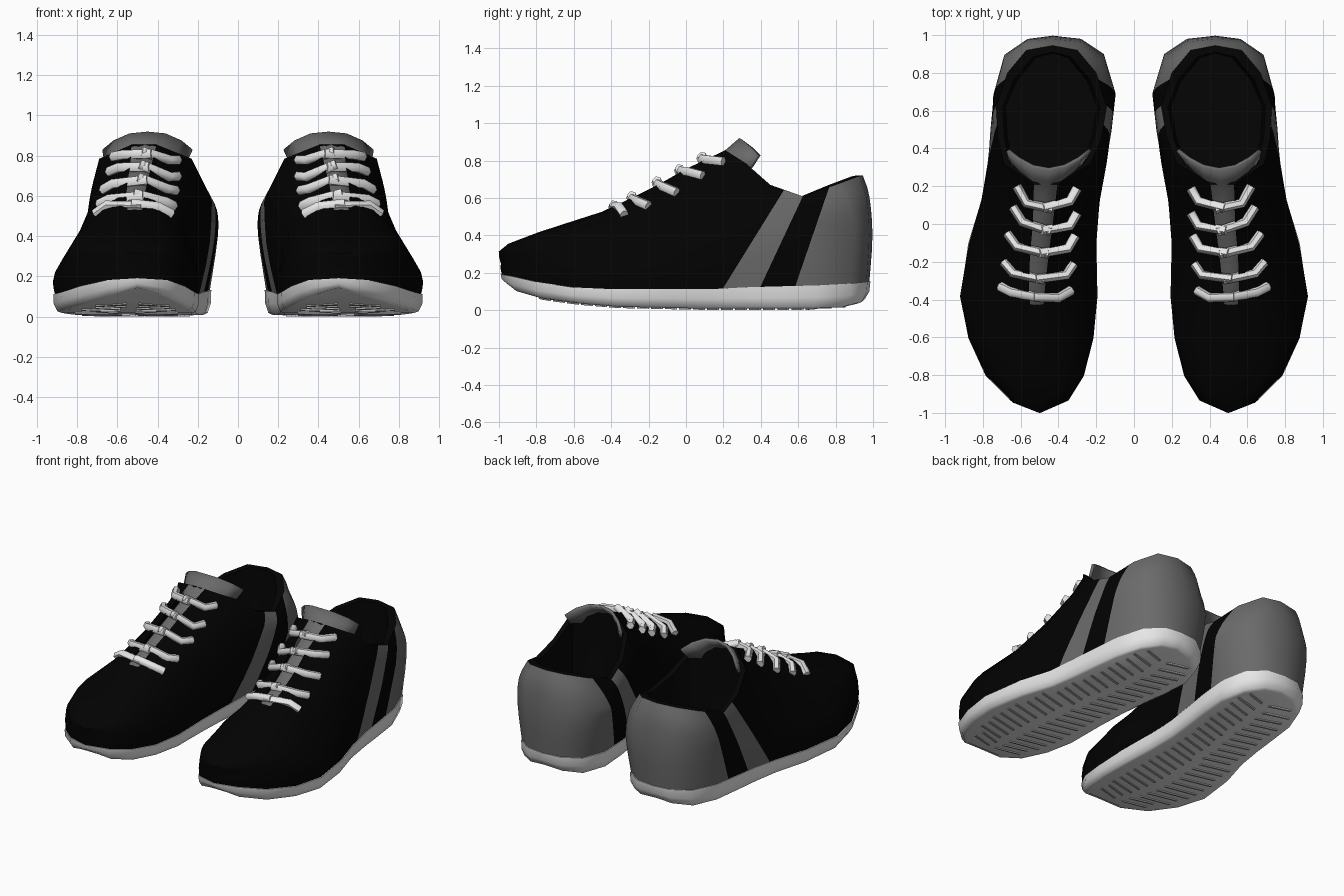
import bpy, bmesh, math
from mathutils import Vector
from mathutils.bvhtree import BVHTree

if "Cube" in bpy.data.objects:
    bpy.data.objects.remove(bpy.data.objects["Cube"])


def material(name, v):
    m = bpy.data.materials.new(name)
    m.diffuse_color = (v, v, v, 1)
    m.use_nodes = True
    m.node_tree.nodes["Principled BSDF"].inputs["Base Color"].default_value = m.diffuse_color
    return m


BLACK = material("black fabric", 0.0006)
LINING = material("dark lining", 0.0013)
GREY = material("grey trim", 0.145)
WHITE = material("white rubber", 0.93)
TREAD = material("tread grey", 0.5)


def finish(ob, angle=40):
    """Smooth shading and the mirrored left shoe."""
    bpy.ops.object.select_all(action='DESELECT')
    ob.select_set(True)
    bpy.context.view_layer.objects.active = ob
    bpy.ops.object.shade_smooth_by_angle(angle=math.radians(angle))
    ob.modifiers.new("pair", 'MIRROR').use_mirror_merge = False


def make(name, bm, mats, angle=40):
    me = bpy.data.meshes.new(name)
    for m in mats:
        me.materials.append(m)
    bm.to_mesh(me)
    ob = bpy.data.objects.new(name, me)
    bpy.context.collection.objects.link(ob)
    finish(ob, angle)
    return ob


def loop(rows):
    """Rows (y, inner x, outer x, z) from toe to heel become a closed ring."""
    outer = [Vector((xo, y, z)) for y, xi, xo, z in rows]
    inner = [Vector((xi, y, z)) for y, xi, xo, z in rows if xi != xo]
    return outer + inner[::-1]


def loft(rings, closed=True, cap=False):
    bm = bmesh.new()
    vs = [[bm.verts.new(p) for p in r] for r in rings]
    n = len(vs[0])
    for a, b in zip(vs, vs[1:]):
        for j in range(n if closed else n - 1):
            k = (j + 1) % n
            bm.faces.new((a[j], a[k], b[k], b[j]))
    if cap:
        bm.faces.new(vs[-1])
    return bm


def smooth_rings(rings, sub=3):
    """Catmull-Rom interpolation between consecutive rings."""
    out, n = [], len(rings)
    for i in range(n - 1):
        quad = [rings[max(i - 1, 0)], rings[i], rings[i + 1], rings[min(i + 2, n - 1)]]
        for s in range(sub):
            t = s / sub
            out.append([0.5 * (2 * b + (c - a) * t + (2 * a - 5 * b + 4 * c - d) * t * t
                               + (3 * b - a - 3 * c + d) * t ** 3) for a, b, c, d in zip(*quad)])
    return out + [rings[-1]]


# Outline rings of the shoe, from the sole seam up to the collar
BASE = [(-.985, .50, .50, .19), (-.93, .35, .65, .18), (-.8, .27, .78, .15), (-.6, .22, .87, .12),
        (-.38, .20, .91, .11), (-.1, .205, .87, .11), (.13, .20, .80, .11), (.32, .18, .77, .12),
        (.5, .155, .75, .125), (.7, .14, .725, .13), (.88, .19, .66, .14), (.965, .30, .55, .15),
        (.98, .43, .43, .15)]
SIDE = [(-.99, .50, .50, .25), (-.93, .35, .65, .27), (-.8, .27, .78, .27), (-.6, .22, .87, .25),
        (-.38, .20, .91, .22), (-.1, .205, .86, .25), (.13, .18, .80, .30), (.32, .145, .77, .36),
        (.5, .12, .76, .38), (.7, .10, .74, .40), (.9, .16, .68, .40), (.98, .28, .56, .40),
        (.997, .43, .43, .40)]
SHOULDER = [(-.95, .50, .50, .355), (-.90, .39, .63, .365), (-.77, .33, .73, .385), (-.56, .29, .79, .41),
            (-.33, .29, .76, .44), (-.05, .28, .71, .56), (.13, .24, .70, .64), (.33, .17, .725, .62),
            (.48, .13, .74, .57), (.66, .105, .745, .53), (.87, .17, .69, .57), (.965, .285, .575, .60),
            (.98, .43, .43, .61)]
RIM = [(-.42, .515, .515, .535), (-.41, .485, .545, .535), (-.38, .475, .555, .55), (-.28, .465, .555, .605),
       (-.15, .45, .55, .67), (0, .43, .535, .755), (.21, .405, .53, .855), (.32, .23, .69, .785),
       (.45, .175, .72, .67), (.62, .145, .73, .61), (.8, .20, .67, .67), (.92, .30, .57, .715),
       (.945, .43, .43, .72)]

# Upper, cut along slanted lines into black side, grey stripe and grey heel counter
bm = loft(smooth_rings([loop(r) for r in (BASE, SIDE, SHOULDER, RIM)]))
CUTS = []
for (y0, z0), (y1, z1) in [((.20, .12), (.51, .62)), ((.40, .13), (.63, .62)), ((.585, .13), (.77, .67))]:
    co, no = Vector((0, y0, z0)), Vector((0, z1 - z0, y0 - y1)).normalized()
    CUTS.append((co, no))
    bmesh.ops.bisect_plane(bm, geom=bm.verts[:] + bm.edges[:] + bm.faces[:], plane_co=co, plane_no=no)
for f in bm.faces:
    c = f.calc_center_median()
    stripe, gap, heel = [(c - co).dot(no) > 0 for co, no in CUTS]
    f.material_index = 1 if heel or (stripe and not gap) else 0
surface = BVHTree.FromBMesh(bm)
make("upper", bm, [BLACK, GREY], 50)


# Padded collar lining and insole
def inset(rows, d, z=None, back=0):
    out = []
    for y, xi, xo, zz in rows:
        yy = y - back if y > .7 else y
        if xi != xo:
            xi, xo = xi + d, xo - d
        out.append((yy, xi, xo, zz if z is None else z))
    return loop(out)


REAR = RIM[6:]
make("lining", loft([loop(REAR), inset(REAR, .035, None, .035), inset(REAR, .03, .42, .03),
                     inset(REAR, .05, .2, .04)], cap=True), [LINING])

# Sole with a lifted toe and a rounded heel edge
BOTTOM = [.14, .095, .06, .035, .018, .012, .008, .008, .008, .008, .015, .035, .05]


def sole_ring(sx, sy, t):
    return loop([(y * sy, .5 + (xi - .5) * sx, .5 + (xo - .5) * sx, b + (z - b) * t)
                 for (y, xi, xo, z), b in zip(BASE, BOTTOM)])


bm = loft([sole_ring(.9, .97, 1.02), sole_ring(1.02, 1.006, 1.02), sole_ring(1.015, 1.0, .5),
           sole_ring(.97, .975, .08), sole_ring(.91, .95, 0)], cap=True)
bmesh.ops.recalc_face_normals(bm, faces=bm.faces[:])
bmesh.ops.triangulate(bm, faces=[f for f in bm.faces if len(f.verts) > 4])
sole_tree = BVHTree.FromBMesh(bm)
make("sole", bm, [WHITE], 75)

# Slanted tread bars in two columns
bm = bmesh.new()
for i in range(22):
    y = -.78 + i * .075
    k = min(range(len(BASE)), key=lambda j: abs(BASE[j][0] - y))
    xi, xo = BASE[k][1:3]
    mid, half = (xi + xo) / 2, (xo - xi) / 2
    for s in (-1, 1):
        ends = [(mid + s * half * .12, y), (mid + s * half * .72, y + .05)]
        pts = []
        for x, yy in ends:
            for dy in (-.007, .007):
                hit = sole_tree.ray_cast(Vector((x, yy + dy, -1)), Vector((0, 0, 1)))[0]
                z = hit.z if hit else .02
                pts.append([bm.verts.new((x, yy + dy, z + o)) for o in (-.007, .002)])
        a, b, c, d = pts
        for q in ((a[0], b[0], d[0], c[0]), (a[0], a[1], b[1], b[0]), (c[0], d[0], d[1], c[1]),
                  (a[0], c[0], c[1], a[1]), (b[0], b[1], d[1], d[0])):
            bm.faces.new(q)
bmesh.ops.recalc_face_normals(bm, faces=bm.faces[:])
make("tread_bars", bm, [TREAD], 30)

# Tongue: arched strip under the laces flaring at the top
# rows: centre x, y, z, half width, edge drop, edge sweep back
TONGUE = [(.515, -.445, .515, .04, .01, 0), (.515, -.42, .54, .045, .01, 0), (.51, -.28, .592, .07, .04, 0),
          (.495, -.1, .678, .08, .05, 0), (.48, .05, .755, .08, .05, 0), (.47, .15, .805, .10, .07, .03),
          (.46, .225, .868, .205, .10, .12), (.45, .285, .92, .225, .09, .10)]
rings = []
for cx, y, z, w, drop, sweep in TONGUE:
    rings.append([Vector((cx + w * t, y + sweep * t * t, z - drop * abs(t) ** 2.5))
                  for t in (-1, -.75, -.4, 0, .4, .75, 1)])
ob = make("tongue", loft(rings, closed=False), [GREY], 50)
solid = ob.modifiers.new("thickness", 'SOLIDIFY')
solid.thickness, solid.offset = .02, -1

# Laces: five rows of two strands that overlap over the tongue
# rows: end, bend, middle, bend, end and the heights of end, bend and middle
LACES = [([(.33, -.35), (.40, -.39), (.51, -.385), (.65, -.36), (.71, -.33)], (.51, .535, .55)),
         ([(.32, -.21), (.36, -.27), (.50, -.29), (.64, -.26), (.69, -.20)], (.55, .57, .60)),
         ([(.31, -.06), (.35, -.13), (.48, -.155), (.62, -.12), (.67, -.05)], (.63, .66, .68)),
         ([(.30, .06), (.34, -.01), (.47, -.035), (.59, .01), (.64, .09)], (.72, .75, .745)),
         ([(.30, .19), (.34, .12), (.46, .085), (.57, .11), (.62, .20)], (.795, .82, .81))]


def strand(name, pts):
    cu = bpy.data.curves.new(name, 'CURVE')
    cu.dimensions = '3D'
    cu.bevel_depth, cu.bevel_resolution, cu.use_fill_caps = .026, 1, True
    cu.materials.append(WHITE)
    sp = cu.splines.new('POLY')
    sp.points.add(len(pts) - 1)
    for i, (x, y, z) in enumerate(pts):
        hit = surface.ray_cast(Vector((x, y, 2)), Vector((0, 0, -1)))[0]
        if hit and hit.z > .4 and i < 2:
            z = min(max(z, hit.z + .012), hit.z + .03)
        sp.points[i].co = (x, y, z, 1)
    ob = bpy.data.objects.new(name, cu)
    bpy.context.collection.objects.link(ob)
    bpy.ops.object.select_all(action='DESELECT')
    ob.select_set(True)
    bpy.context.view_layer.objects.active = ob
    bpy.ops.object.convert(target='MESH')
    finish(bpy.context.view_layer.objects.active, 60)


for n, ((a, b, c, d, e), (ze, zb, zm)) in enumerate(LACES):
    strand("lace_inner_%d" % (n + 1), [(*a, ze), (*b, zb), (c[0] + .02, c[1], zm + .012)])
    strand("lace_outer_%d" % (n + 1), [(*e, ze), (*d, zb), (c[0] - .03, c[1] - .005, zm)])
